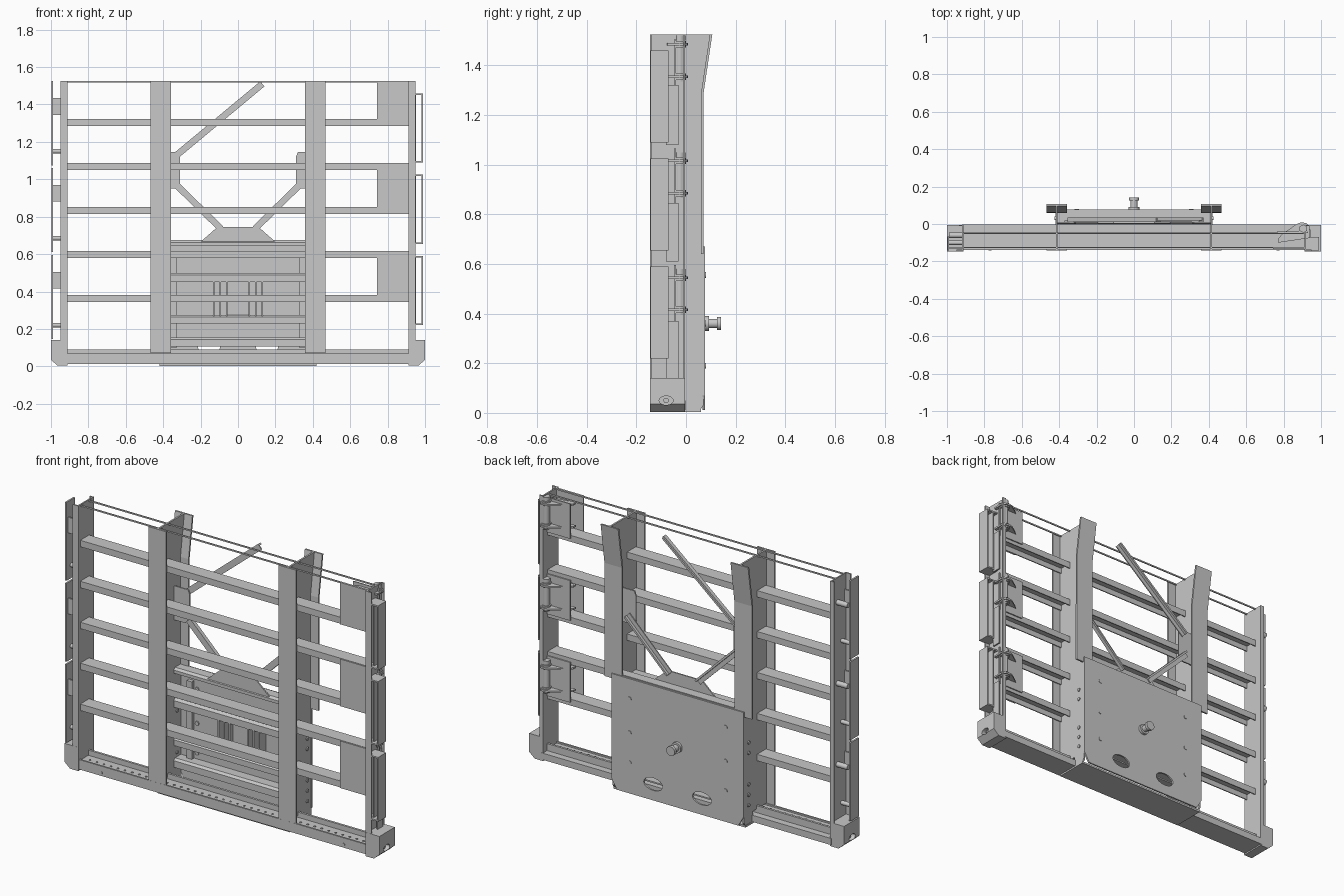
import bpy, bmesh, math
from mathutils import Vector, Matrix

if "Cube" in bpy.data.objects:
    bpy.data.objects.remove(bpy.data.objects["Cube"], do_unlink=True)

steel = bpy.data.materials.new("light_grey_steel")
steel.use_nodes = True
GREY = (0.58, 0.58, 0.58, 1)
steel.diffuse_color = GREY
steel.node_tree.nodes["Principled BSDF"].inputs["Base Color"].default_value = GREY


def finish(name, bm):
    bmesh.ops.recalc_face_normals(bm, faces=bm.faces)
    me = bpy.data.meshes.new(name)
    bm.to_mesh(me)
    bm.free()
    me.materials.append(steel)
    ob = bpy.data.objects.new(name, me)
    bpy.context.collection.objects.link(ob)
    return ob


def box(name, x, y, z):
    """Box from (min, max) pairs; the order within a pair is free."""
    bm = bmesh.new()
    size = [abs(p[1] - p[0]) for p in (x, y, z)]
    mid = [(p[0] + p[1]) / 2 for p in (x, y, z)]
    bmesh.ops.create_cube(bm, size=1, matrix=Matrix.Translation(mid) @ Matrix.Diagonal((*size, 1)))
    return finish(name, bm)


def prism(name, pts, axis, a, b):
    """Extrude a 2D outline along one axis from a to b."""
    place = {"x": lambda p, t: (t, *p), "y": lambda p, t: (p[0], t, p[1]), "z": lambda p, t: (*p, t)}[axis]
    bm = bmesh.new()
    face = bm.faces.new([bm.verts.new(place(p, a)) for p in pts])
    ext = bmesh.ops.extrude_face_region(bm, geom=[face])
    move = Vector(place((0, 0), b)) - Vector(place((0, 0), a))
    bmesh.ops.translate(bm, vec=move, verts=[v for v in ext["geom"] if isinstance(v, bmesh.types.BMVert)])
    return finish(name, bm)


def rod(name, start, end, r, sides=20):
    start, end = Vector(start), Vector(end)
    d = end - start
    bm = bmesh.new()
    m = Matrix.Translation((start + end) / 2) @ d.to_track_quat("Z", "Y").to_matrix().to_4x4()
    bmesh.ops.create_cone(bm, cap_ends=True, segments=sides, radius1=r, radius2=r, depth=d.length, matrix=m)
    ob = finish(name, bm)
    for p in ob.data.polygons:
        p.use_smooth = len(p.vertices) == 4
    return ob


def ellipse(cx, cy, rx, ry, n=24):
    return [(cx + rx * math.cos(i * math.tau / n), cy + ry * math.sin(i * math.tau / n)) for i in range(n)]


def cut(target, cutters):
    for c in cutters:
        c.hide_render = True
        mod = target.modifiers.new("hole", "BOOLEAN")
        mod.operation, mod.object, mod.solver = "DIFFERENCE", c, "EXACT"
        bpy.context.view_layer.objects.active = target
        bpy.ops.object.modifier_apply(modifier=mod.name)
        bpy.data.objects.remove(c, do_unlink=True)


def hat_rail(x, y0, y1, z0, z1, t=0.006):
    """Horizontal rail, open underneath."""
    pts = [(y0, z0), (y0 + t, z0), (y0 + t, z1 - t), (y1 - t, z1 - t),
           (y1 - t, z0), (y1, z0), (y1, z1), (y0, z1)]
    prism("rail", pts, "x", *x)


def strut(name, a, b, w, y0, y1):
    """Flat diagonal bar with a raised rib, between two xz points."""
    a, b = Vector(a), Vector(b)
    d = (b - a).normalized()
    n = Vector((-d.y, d.x)) * w / 2
    prism(name, [a + n, b + n, b - n, a - n], "y", y0, y0 + 0.006)
    n2 = n * 0.35
    prism(name + "_rib", [a + n, b + n, b + n2, a + n2], "y", y0, y1)


# bottom beam: front lip, step and rear ledge
prism("bottom_beam", [(-0.14, 0.012), (-0.14, 0.068), (-0.13, 0.068), (-0.13, 0.06), (-0.055, 0.06),
                      (-0.055, 0.09), (-0.042, 0.09), (-0.042, 0.05), (-0.003, 0.05), (-0.003, 0.012)],
      "x", -0.92, 0.92)
box("bottom_plate", (-0.42, 0.42), (-0.13, 0.06), (0.003, 0.014))
for i in range(40):
    x = -0.87 + i * 0.0446
    rod("beam_rivet", (x, -0.1, 0.058), (x, -0.1, 0.064), 0.006, 6)

# horizontal rails, and the two lips of a rail cut off at the top
FRONT, BACK = -0.128, -0.048
for z in (0.345, 0.58, 0.815, 1.05, 1.285):
    hat_rail((-0.915, 0.915), FRONT, BACK, z, z + 0.037)
for y in (FRONT, BACK - 0.006):
    box("top_lip", (-0.915, 0.915), (y, y + 0.006), (1.517, 1.525))

for s in (-1, 1):
    # corner blocks with an oval socket in the end
    blk = prism("corner_block", [(s * x, z) for x, z in
                ((0.912, 0.14), (1, 0.14), (1, 0.035), (0.965, 0.004), (0.912, 0.004))], "y", -0.146, -0.005)
    cut(blk, [prism("socket_cutter", ellipse(-0.08, 0.05, 0.028, 0.018), "x", s * 0.95, s * 1.1)])
    rod("socket_bolt", (s * 0.94, -0.08, 0.05), (s * 0.985, -0.08, 0.05), 0.011, 12)
    rod("beam_bolt", (s * 0.77, -0.137, 0.03), (s * 0.77, -0.143, 0.03), 0.008, 12)

    # end posts
    box("end_post_web", (s * 0.912, s * 0.92), (-0.14, -0.005), (0.06, 1.525))
    box("end_post_front_flange", (s * 0.912, s * 0.948), (-0.145, -0.137), (0.06, 1.525))
    box("end_post_back_lip", (s * 0.912, s * 0.935), (-0.012, -0.005), (0.06, 1.525))

    # main uprights: I section with a flared top and chamfered foot
    prism("upright_web", [(-0.135, 0.07), (-0.01, 0.07), (-0.01, 0.008), (0.055, 0.008), (0.07, 0.03),
                          (0.067, 1.29), (0.1, 1.525), (-0.135, 1.525)], "x", s * 0.408, s * 0.418)
    box("upright_front_flange", (s * 0.357, s * 0.468), (-0.143, -0.133), (0.07, 1.525))
    prism("upright_back_flange", [(0.06, 0.64), (0.07, 0.64), (0.071, 1.29), (0.106, 1.525),
                                  (0.096, 1.525), (0.061, 1.29)], "x", s * 0.357, s * 0.468)
    for z in (0.12, 0.18, 0.24, 0.42, 0.48):
        rod("web_bolt", (s * 0.403, 0.03, z), (s * 0.424, 0.03, z), 0.01, 10)

    # brace plates and lower braces
    prism("brace_plate", [(s * x, z) for x, z in
          ((0.41, 0.95), (0.41, 1.145), (0.32, 1.145), (0.31, 1.12), (0.31, 0.98), (0.34, 0.95))], "y", 0.004, 0.012)
    strut("lower_brace", (s * 0.36, 1.0), (s * 0.09, 0.735), 0.035, 0.012, 0.034)
strut("upper_brace", (-0.345, 1.115), (0.13, 1.51), 0.035, 0.012, 0.034)
prism("brace_gusset", [(-0.2, 0.65), (0.2, 0.65), (0.195, 0.67), (0.11, 0.745), (-0.11, 0.745), (-0.195, 0.67)],
      "y", 0.004, 0.012)

# coupling plate with two oval openings
plate = prism("coupling_plate", [(-0.42, 0.67), (0.42, 0.67), (0.42, 0.07), (0.385, 0.012),
                                 (-0.385, 0.012), (-0.42, 0.07)], "y", 0.067, 0.077)
cut(plate, [prism("opening_cutter", ellipse(s * 0.155, 0.105, 0.06, 0.036), "y", 0, 0.2) for s in (-1, 1)])
for s in (-1, 1):
    for z in (0.19, 0.36, 0.555):
        rod("plate_bolt", (s * 0.305, 0.06, z), (s * 0.305, 0.08, z), 0.012, 12)

# coupling pin
for y0, y1, r in ((0.07, 0.092, 0.03), (0.09, 0.13, 0.019), (0.125, 0.142, 0.027)):
    rod("coupling_pin", (0, y0, 0.36), (0, y1, 0.36), r)

# transoms behind the coupling plate
for z0, z1 in ((0.645, 0.675), (0.45, 0.5), (0.23, 0.275), (0.105, 0.155)):
    prism("transom", [(0.0, z0), (0.0, z1 - 0.012), (0.012, z1), (0.066, z1), (0.066, z1 - 0.008),
                      (0.012, z1 - 0.01), (0.012, z0 + 0.008), (0.066, z0 + 0.008), (0.066, z0)],
          "x", -0.41, 0.41)
for s in (-1, 1):
    box("transom_end_plate", (s * 0.325, s * 0.357), (0.045, 0.066), (0.1, 0.6))
    for x in (0.055, 0.09, 0.125):
        box("pin_rib", (s * x, s * (x + 0.008)), (0.005, 0.066), (0.27, 0.46))
box("pin_backing", (-0.055, 0.055), (0.035, 0.066), (0.27, 0.46))

# hinge panels, brackets, pins and outer latches, one set per bay
for i in range(3):
    base = 0.345 + i * 0.47
    top = min(base + 0.27, 1.525)
    box("hinge_panel", (0.742, 0.915), (FRONT - 0.006, FRONT), (base, top))
    box("hinge_back", (0.765, 0.93), (-0.048, -0.041), (base + 0.02, top - 0.02))
    for z in (base + 0.065, base + 0.195):
        prism("hinge_bracket", [(0.77, -0.08), (0.79, -0.055), (0.87, 0.0), (0.89, 0.008), (0.92, 0.006),
                                (0.937, -0.01), (0.937, -0.075), (0.77, -0.1)], "z", z, z + 0.01)
        rod("hinge_collar", (0.905, -0.025, z - 0.008), (0.905, -0.025, z + 0.018), 0.026)
    rod("hinge_pin", (0.905, -0.025, base + 0.05), (0.905, -0.025, base + 0.22), 0.019)
    rod("hinge_cap", (0.905, -0.025, base + 0.215), (0.905, -0.025, base + 0.235), 0.022, 6)

    # side plate between the hinges
    box("hinge_side_plate", (0.935, 0.943), (-0.08, -0.03), (0.14 + i * 0.47, 0.37 + i * 0.475))

    # hinge leaf on the outer side
    z0 = 0.22 + i * 0.435
    z1 = z0 + 0.37
    box("hinge_leaf", (0.982, 0.99), (-0.143, -0.07), (z0, z1))
    for z in (z0, z1 - 0.008):
        box("hinge_leaf_arm", (0.915, 0.99), (-0.143, -0.07), (z, z + 0.008))
    box("hinge_leaf_inner", (0.945, 0.952), (-0.125, -0.07), (z0, z1))

    # latch strip on the opposite side
    z0 = 0.145 + i * 0.465
    box("latch_strip", (-0.998, -0.988), (-0.143, -0.068), (z0, min(z0 + 0.45, 1.525)))
    rod("latch_peg", (-0.99, -0.1, z0 + 0.075), (-0.915, -0.1, z0 + 0.075), 0.012, 12)
    box("latch_block", (-0.99, -0.92), (-0.13, -0.122), (z0 + 0.27, z0 + 0.36))
    rod("latch_bolt", (-0.99, -0.06, z0 + 0.31), (-0.915, -0.06, z0 + 0.31), 0.015, 12)
